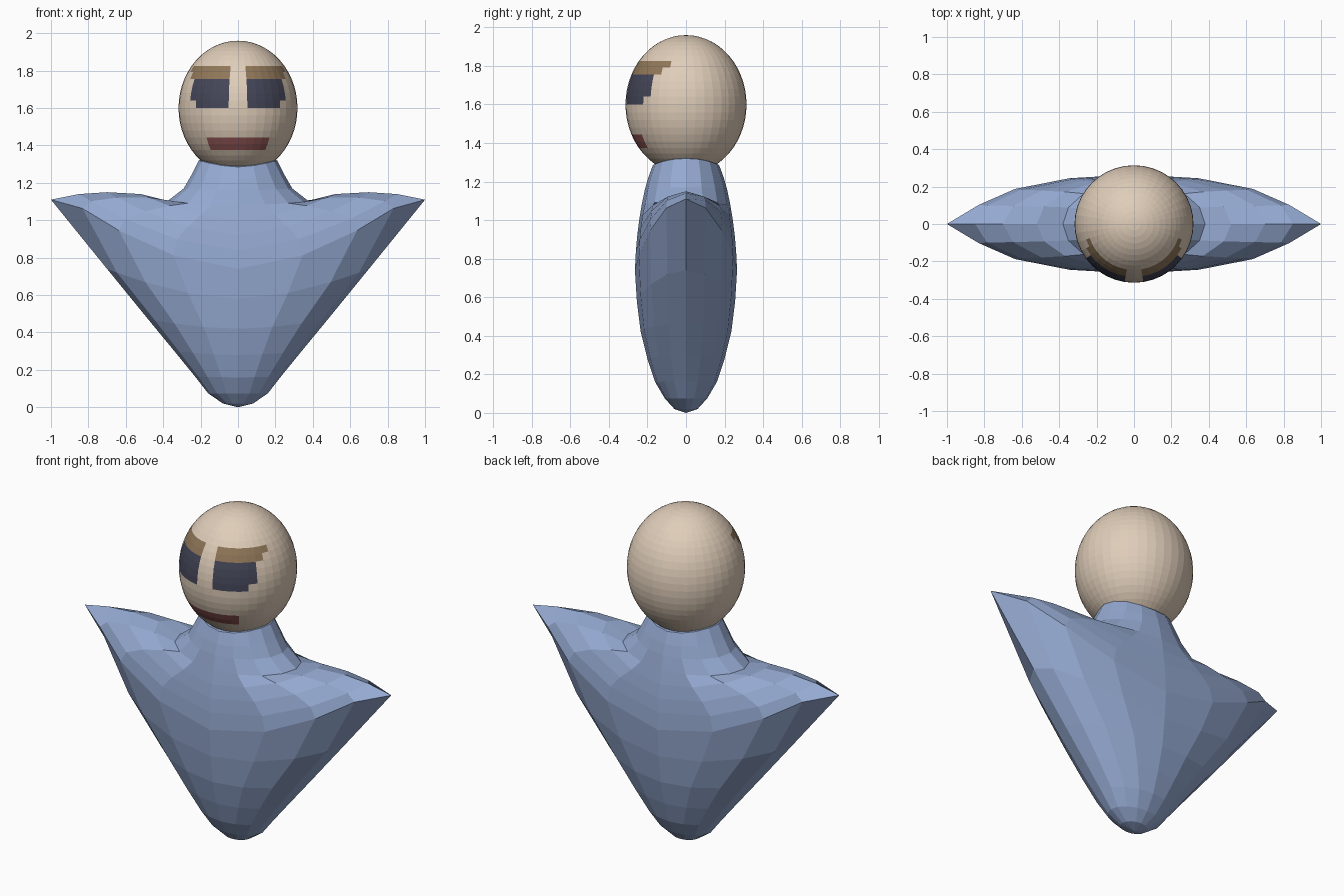
import bpy, bmesh, math

if "Cube" in bpy.data.objects:
    bpy.data.objects.remove(bpy.data.objects["Cube"], do_unlink=True)


def material(name, rgb):
    m = bpy.data.materials.new(name)
    m.use_nodes = True
    m.diffuse_color = (*rgb, 1)
    m.node_tree.nodes["Principled BSDF"].inputs["Base Color"].default_value = (*rgb, 1)
    return m


skin = material("skin", (0.74, 0.61, 0.485))
brown = material("brow brown", (0.28, 0.185, 0.10))
dark = material("eye dark", (0.058, 0.061, 0.098))
red = material("lip red", (0.28, 0.09, 0.09))
blue = material("cloth blue", (0.30, 0.40, 0.64))


def make_object(name, bm, materials):
    bmesh.ops.recalc_face_normals(bm, faces=bm.faces)
    mesh = bpy.data.meshes.new(name)
    bm.to_mesh(mesh)
    bm.free()
    for m in materials:
        mesh.materials.append(m)
    obj = bpy.data.objects.new(name, mesh)
    bpy.context.collection.objects.link(obj)
    return obj


# Torso: rings that sweep from the base out to the shoulder tips and back to the neck
# Each ring: half width, height at the sides, half depth, height at front and back
RINGS = [
    (0.08, 0.02, 0.06, 0.02), (0.16, 0.075, 0.11, 0.075), (0.23, 0.165, 0.16, 0.16),
    (0.34, 0.30, 0.20, 0.28), (0.48, 0.47, 0.235, 0.42), (0.70, 0.74, 0.255, 0.58),
    (0.90, 1.11, 0.265, 0.74), (0.85, 1.14, 0.260, 0.84), (0.70, 1.15, 0.253, 0.92),
    (0.52, 1.14, 0.243, 1.00), (0.38, 1.10, 0.230, 1.08), (0.29, 1.17, 0.213, 1.16),
    (0.25, 1.24, 0.196, 1.22), (0.21, 1.32, 0.172, 1.285)]
SIDES = 16
bm = bmesh.new()
loops = []
for width, z_side, depth, z_front in RINGS:
    loop = []
    for i in range(SIDES):
        a = math.tau * i / SIDES
        c, s = math.cos(a), math.sin(a)
        x = width * c
        if width == 0.90 and abs(s) < 0.01:   # pointed shoulder tips
            x = math.copysign(1.0, c)
        z = z_front + (z_side - z_front) * abs(c) ** 1.7
        loop.append(bm.verts.new((x, depth * s, z)))
    loops.append(loop)
for low, high in zip(loops, loops[1:]):
    for i in range(SIDES):
        j = (i + 1) % SIDES
        bm.faces.new((low[i], low[j], high[j], high[i]))
for loop, z in ((loops[0], 0.0), (loops[-1], 1.36)):
    centre = bm.verts.new((0, 0, z))
    for i in range(SIDES):
        bm.faces.new((loop[i], loop[(i + 1) % SIDES], centre))
make_object("torso", bm, [blue])

# Head: ellipsoid with the features painted on whole faces
CENTRE_Z = 1.6
bm = bmesh.new()
bmesh.ops.create_uvsphere(bm, u_segments=40, v_segments=28, radius=1)


def feature(lat, lon):
    """Material slot for a face, by latitude and by angle away from the front."""
    if 32 < lat < 39:
        return 1 if 9 < lon < 72 else 0
    if 25.7 < lat <= 32:
        return 1 if 9 < lon < 63 else 0
    if 6.4 < lat <= 25.7:
        return 2 if 9 < lon < 54 else 0
    if 0 < lat <= 6.4:
        return 2 if 9 < lon < 45 else 0
    if -39 < lat < -25.7:
        return 3 if lon < 36 else 0
    return 0


for f in bm.faces:
    p = f.calc_center_median()
    lat = math.degrees(math.atan2(p.z, math.hypot(p.x, p.y)))
    lon = abs(math.degrees(math.atan2(p.x, -p.y)))
    f.material_index = feature(lat, lon)
for v in bm.verts:
    v.co = (v.co.x * 0.318, v.co.y * 0.314, v.co.z * 0.36 + CENTRE_Z)
make_object("head", bm, [skin, brown, dark, red])
